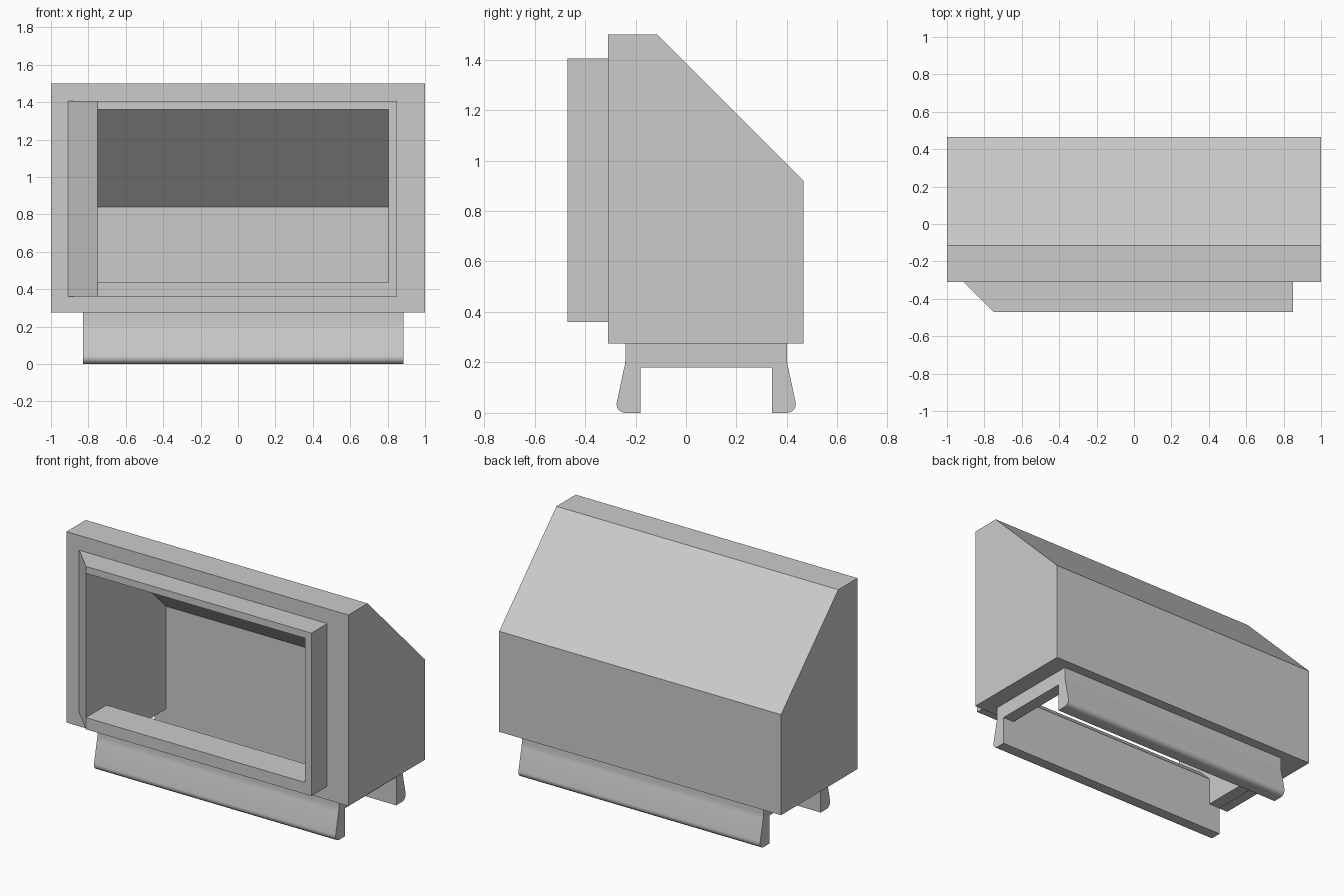
import bpy, bmesh, math
from mathutils import Vector

if "Cube" in bpy.data.objects:
    bpy.data.objects.remove(bpy.data.objects["Cube"], do_unlink=True)

grey = bpy.data.materials.new("plain grey")
grey.use_nodes = True
colour = (0.6, 0.6, 0.6, 1)
grey.diffuse_color = colour
grey.node_tree.nodes["Principled BSDF"].inputs["Base Color"].default_value = colour


def prism(name, points, direction):
    """Extrude a closed outline of 3D points along a direction."""
    bm = bmesh.new()
    face = bm.faces.new([bm.verts.new(p) for p in points])
    new = bmesh.ops.extrude_face_region(bm, geom=[face])["geom"]
    moved = [v for v in new if isinstance(v, bmesh.types.BMVert)]
    bmesh.ops.translate(bm, verts=moved, vec=Vector(direction))
    bmesh.ops.recalc_face_normals(bm, faces=bm.faces)
    mesh = bpy.data.meshes.new(name)
    bm.to_mesh(mesh)
    bm.free()
    mesh.materials.append(grey)
    obj = bpy.data.objects.new(name, mesh)
    bpy.context.collection.objects.link(obj)
    return obj


def side_prism(name, profile, x0, x1):
    return prism(name, [(x0, y, z) for y, z in profile], (x1 - x0, 0, 0))


# Hood with a sloped back
hood = side_prism("hood", [(-0.31, 0.275), (-0.31, 1.5), (-0.115, 1.5),
                           (0.465, 0.92), (0.465, 0.275)], -1, 1)

# Front frame, tapered on one side
plan = [(-0.91, -0.31), (-0.75, -0.47), (0.85, -0.47), (0.85, -0.31)]
frame = prism("front_frame", [(x, y, 0.36) for x, y in plan], (0, 0, 1.045))

# Mounting bracket: flared legs with rounded feet, mirrored about its middle
middle, radius = 0.08, 0.035
leg = [(-0.18, 0.18), (-0.18, 0)]
for i in range(9):
    a = math.radians(270 - i * 105 / 8)
    leg.append((-0.24 + radius * math.cos(a), radius + radius * math.sin(a)))
leg += [(-0.246, 0.175), (-0.242, 0.19), (-0.24, 0.21), (-0.24, 0.275)]
bracket = side_prism("mounting_bracket",
                     leg + [(2 * middle - y, z) for y, z in reversed(leg)],
                     -0.83, 0.885)

# Cavity running from the front opening down through the bracket
cutter = side_prism("cavity_cutter", [
    (-0.6, 0.435), (-0.26, 0.435), (-0.18, 0.355), (-0.18, 0.1),
    (0.34, 0.1), (0.34, 0.84), (-0.18, 1.36), (-0.6, 1.36)], -0.75, 0.805)
cutter.hide_render = True

for part in (hood, frame, bracket):
    bpy.ops.object.select_all(action="DESELECT")
    part.select_set(True)
    bpy.context.view_layer.objects.active = part
    cut = part.modifiers.new("cavity", "BOOLEAN")
    cut.operation = "DIFFERENCE"
    cut.solver = "EXACT"
    cut.object = cutter
    bpy.ops.object.modifier_apply(modifier=cut.name)
    bpy.ops.object.shade_smooth_by_angle(angle=math.radians(25))

bpy.data.objects.remove(cutter, do_unlink=True)
